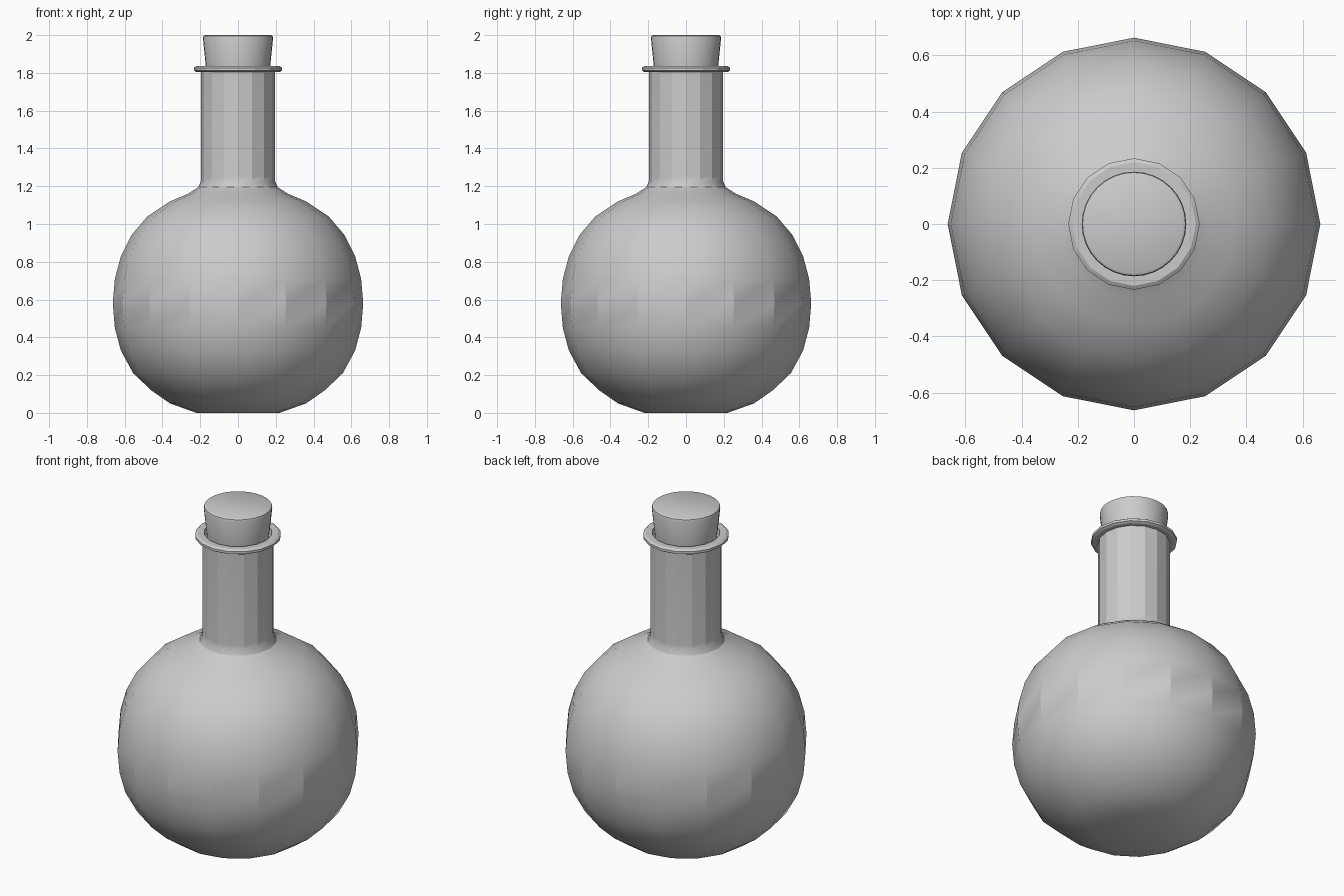
import bpy, bmesh, math

if "Cube" in bpy.data.objects:
    bpy.data.objects.remove(bpy.data.objects["Cube"])


def lathe(name, profile, sides, angle=40):
    """Revolve (radius, z) points around z; both ends are capped."""
    bm = bmesh.new()
    rings = []
    for r, z in profile:
        rings.append([bm.verts.new((r * math.cos(2 * math.pi * i / sides),
                                    r * math.sin(2 * math.pi * i / sides), z))
                      for i in range(sides)])
    for low, high in zip(rings, rings[1:]):
        for i in range(sides):
            j = (i + 1) % sides
            bm.faces.new((low[i], low[j], high[j], high[i]))
    bm.faces.new(rings[0][::-1])
    bm.faces.new(rings[-1])
    bmesh.ops.recalc_face_normals(bm, faces=bm.faces)
    mesh = bpy.data.meshes.new(name)
    bm.to_mesh(mesh)
    bm.free()
    obj = bpy.data.objects.new(name, mesh)
    bpy.context.collection.objects.link(obj)
    bpy.ops.object.select_all(action='DESELECT')
    obj.select_set(True)
    bpy.context.view_layer.objects.active = obj
    bpy.ops.object.shade_smooth_by_angle(angle=math.radians(angle))
    return obj


# Round flask: flat foot, bulb, flared collar, straight neck and rolled lip
lathe("flask", [
    (0.22, 0.0), (0.36, 0.05), (0.46, 0.12), (0.555, 0.21), (0.62, 0.33),
    (0.652, 0.45), (0.663, 0.58), (0.652, 0.71), (0.62, 0.83), (0.565, 0.94),
    (0.48, 1.04), (0.36, 1.12), (0.265, 1.16), (0.21, 1.195),
    (0.197, 1.225), (0.195, 1.25), (0.195, 1.805),
    (0.22, 1.805), (0.234, 1.813), (0.234, 1.827), (0.22, 1.836),
    (0.185, 1.836), (0.18, 1.82), (0.16, 1.80)], 16, 22)

# Tapered stopper with a small bevelled top edge
lathe("stopper", [(0.155, 1.66), (0.17, 1.83), (0.186, 1.985), (0.183, 1.995), (0.174, 2.0)], 32)
